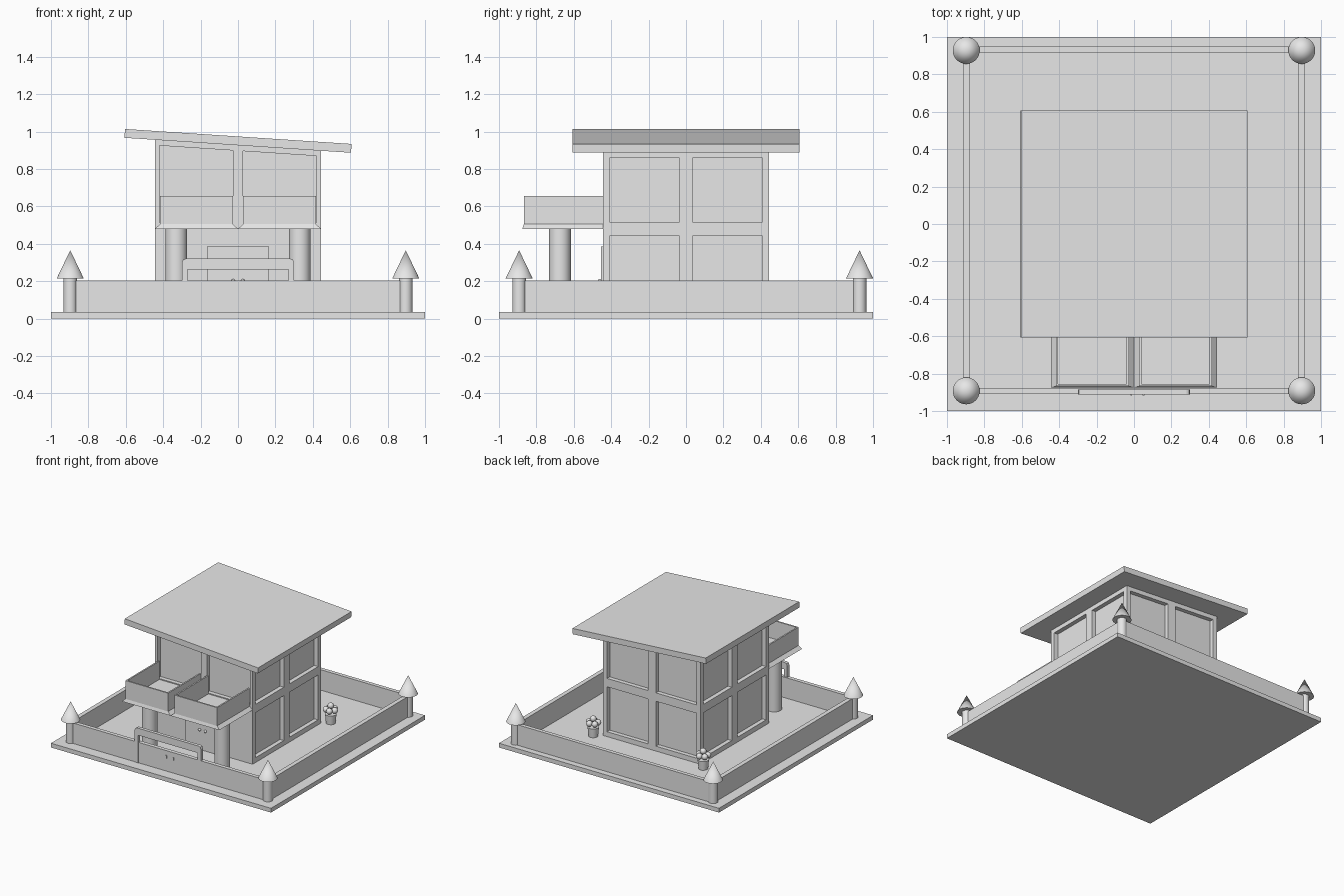
import bpy, bmesh, math
from mathutils import Vector

old = bpy.data.objects.get("Cube")
if old:
    bpy.data.objects.remove(old, do_unlink=True)

grey = bpy.data.materials.new("plain_grey")
grey.use_nodes = True
grey.diffuse_color = (0.8, 0.8, 0.8, 1)
grey.node_tree.nodes["Principled BSDF"].inputs["Base Color"].default_value = (0.8, 0.8, 0.8, 1)

GROUND = 0.035
HALF = 0.443


def finish(name, bm, smooth=False):
    bmesh.ops.recalc_face_normals(bm, faces=bm.faces)
    mesh = bpy.data.meshes.new(name)
    bm.to_mesh(mesh)
    bm.free()
    obj = bpy.data.objects.new(name, mesh)
    bpy.context.collection.objects.link(obj)
    mesh.materials.append(grey)
    if smooth:
        bpy.ops.object.select_all(action='DESELECT')
        obj.select_set(True)
        bpy.context.view_layer.objects.active = obj
        bpy.ops.object.shade_smooth_by_angle(angle=math.radians(35))
    return obj


def box(name, lo, hi):
    bm = bmesh.new()
    bmesh.ops.create_cube(bm, size=1)
    lo, hi = Vector(lo), Vector(hi)
    for v in bm.verts:
        v.co = (lo + hi) / 2 + v.co * (hi - lo)
    return finish(name, bm)


def round_part(name, x, y, z0, z1, r0, r1, segments=32):
    bm = bmesh.new()
    bmesh.ops.create_cone(bm, cap_ends=True, segments=segments,
                          radius1=r0, radius2=r1, depth=z1 - z0)
    bmesh.ops.translate(bm, verts=bm.verts, vec=(x, y, (z0 + z1) / 2))
    return finish(name, bm, True)


def ball(name, x, y, z, r):
    bm = bmesh.new()
    bmesh.ops.create_uvsphere(bm, u_segments=16, v_segments=10, radius=r)
    bmesh.ops.translate(bm, verts=bm.verts, vec=(x, y, z))
    return finish(name, bm, True)


def wall_top(x):
    return 0.927 - 0.066 * x


def wall(name, angle, edge, mullion, rim, rows):
    """Gridded wall whose chosen cells are pushed in as panels."""
    us = [-HALF, -edge, -mullion, mullion, edge, HALF]
    levels = [GROUND, 0.075, 0.444, 0.513]
    c, s = math.cos(angle), math.sin(angle)
    out = Vector((s, -c, 0))
    bm = bmesh.new()
    grid = []
    for u in us:
        p = Vector((c, s, 0)) * u + out * HALF
        top = wall_top(p.x)
        grid.append([bm.verts.new((p.x, p.y, z)) for z in levels + [top - rim, top]])
    panels = []
    for i in range(5):
        for j in range(5):
            face = bm.faces.new((grid[i][j], grid[i + 1][j], grid[i + 1][j + 1], grid[i][j + 1]))
            if i in (1, 3) and j in rows:
                panels.append(face)
    for face in panels:
        new = bmesh.ops.extrude_discrete_faces(bm, faces=[face])["faces"][0]
        for v in new.verts:
            v.co -= out * 0.035
    return finish(name, bm)


# Ground slab and fence
box("ground_slab", (-1, -1, 0), (1, 1, GROUND))
FENCE = 0.203
box("front_fence", (-0.9, -0.909, GROUND), (0.9, -0.877, FENCE))
box("back_fence", (-0.9, 0.918, GROUND), (0.9, 0.95, FENCE))
for side, sx in (("left", 1), ("right", -1)):
    x0, x1 = sorted((sx * 0.877, sx * 0.913))
    box(side + "_fence", (x0, -0.89, GROUND), (x1, 0.93, FENCE))
    for end, y in (("front", -0.892), ("back", 0.928)):
        round_part(f"{end}_{side}_post", sx * 0.897, y, GROUND, 0.215, 0.036, 0.036)
        round_part(f"{end}_{side}_post_cap", sx * 0.897, y, 0.215, 0.365, 0.072, 0)

# Garden gate frame with clipped upper corners, and its two handles
half = [(0.27, GROUND), (0.27, 0.262)]
outer = [(0.3, GROUND), (0.3, 0.3), (0.294, 0.314), (0.28, 0.32)]
outline = outer + [(-x, z) for x, z in reversed(outer)]
outline += [(-x, z) for x, z in half] + list(reversed(half))
bm = bmesh.new()
face = bm.faces.new([bm.verts.new((x, -0.912, z)) for x, z in outline])
moved = bmesh.ops.extrude_face_region(bm, geom=[face])["geom"]
bmesh.ops.translate(bm, verts=[g for g in moved if isinstance(g, bmesh.types.BMVert)],
                    vec=(0, 0.027, 0))
finish("gate_frame", bm)
for x in (-0.015, 0.05):
    box("gate_handle", (x - 0.005, -0.917, 0.14), (x + 0.005, -0.905, 0.165))

# House walls
for name, angle in (("left_wall", 90), ("back_wall", 180), ("right_wall", 270)):
    wall(name, math.radians(angle), 0.407, 0.037, 0.036, (1, 3))
wall("front_wall", 0, 0.42, 0.028, 0.03, (3,))

# Sloping roof
roof = box("roof", (-0.607, -0.607, -0.0235), (0.607, 0.607, 0.0235))
roof.location.z = 0.95
roof.rotation_euler.y = math.atan(0.066)

# House door and knobs
for sx in (-1, 1):
    x0, x1 = sorted((0, sx * 0.165))
    box("door_leaf", (x0, -0.455, GROUND), (x1, -HALF + 0.005, 0.385))
    ball("door_knob", sx * 0.026, -0.462, 0.2, 0.011)

# Balconies: bevelled tray, open box above, column below
for side, sx in (("left", 1), ("right", -1)):
    tray = box(side + "_balcony_tray", (-1, -0.875, 0.48), (1, -HALF, 0.505))
    for v in tray.data.vertices:
        low = v.co.z < 0.49
        inner, outside = (0.0, HALF) if low else (0.028, 0.417)
        v.co.x = sx * (outside if v.co.x * sx > 0 else inner)
        if v.co.y < -0.5 and not low:
            v.co.y = -0.867
    tray.data.update()
    bm = bmesh.new()
    bm.from_mesh(tray.data)
    bmesh.ops.recalc_face_normals(bm, faces=bm.faces)
    bm.to_mesh(tray.data)
    bm.free()
    for part, a, b, y1 in (("outer_rail", 0.405, 0.417, -HALF), ("inner_rail", 0.028, 0.04, -HALF),
                           ("front_rail", 0.028, 0.417, -0.855)):
        x0, x1 = sorted((sx * a, sx * b))
        box(f"{side}_balcony_{part}", (x0, -0.867, 0.505), (x1, y1, 0.655))
    round_part(side + "_column", sx * 0.33, -0.674, GROUND, 0.48, 0.058, 0.058)

# Flower pots behind the house
for sx in (-1, 1):
    px, py = sx * 0.5, 0.49
    round_part("flower_pot", px, py, GROUND, 0.11, 0.036, 0.043, 24)
    for k in range(5):
        a = math.tau * k / 5
        ball("flower_petal", px + 0.036 * math.cos(a), py + 0.036 * math.sin(a), 0.145, 0.024)
    ball("flower_top", px, py, 0.176, 0.024)
